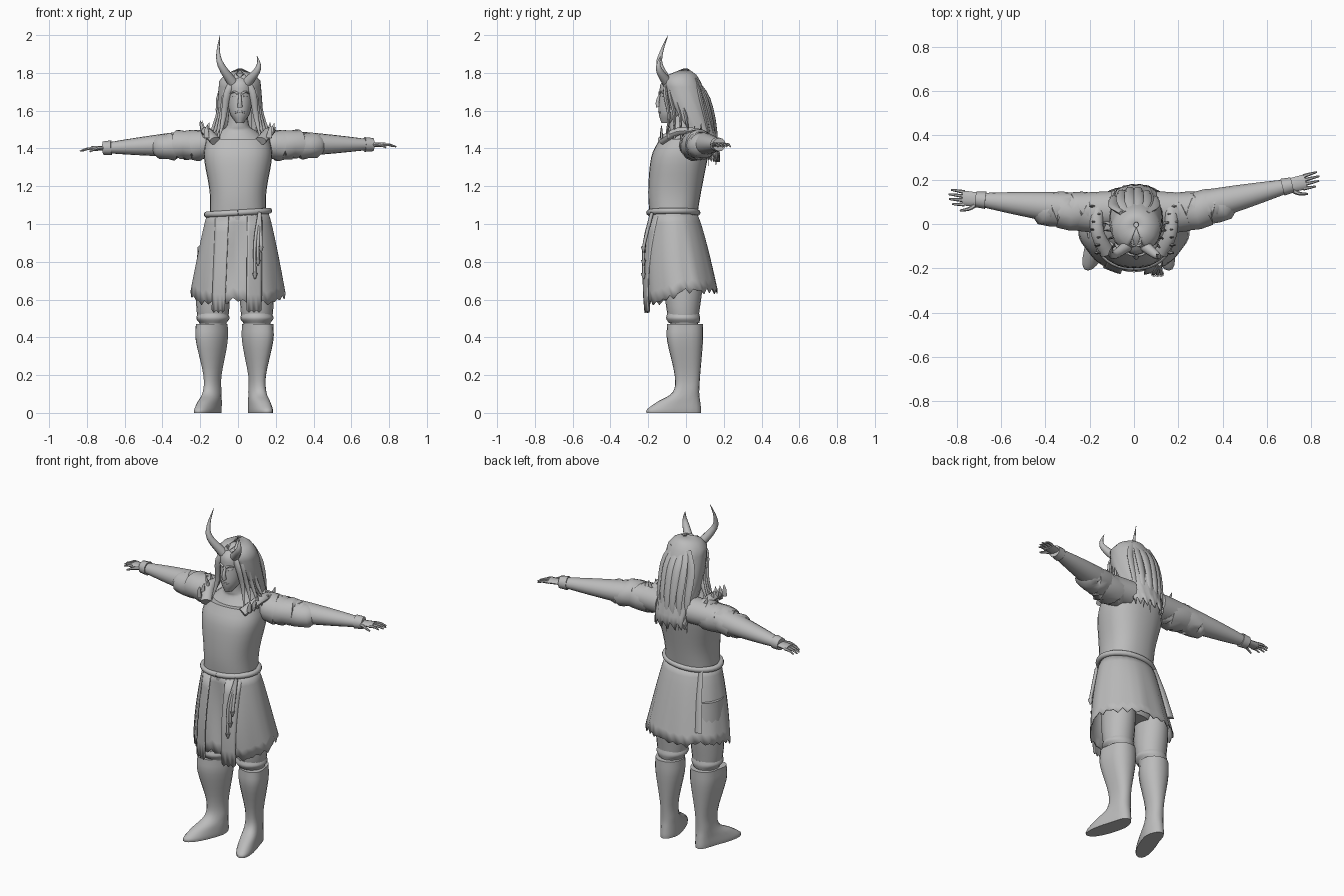
import bpy, bmesh, math, random
from mathutils import Vector
from math import sin, cos, pi, sqrt, copysign

random.seed(4)
cube = bpy.data.objects.get("Cube")
if cube:
    bpy.data.objects.remove(cube, do_unlink=True)

grey_level = (.5, .5, .5, 1)
grey = bpy.data.materials.new("plain_grey")
grey.use_nodes = True
grey.diffuse_color = grey_level
grey.node_tree.nodes["Principled BSDF"].inputs["Base Color"].default_value = grey_level


def smooth(keys, steps=4):
    """Pass a soft curve through a few key points."""
    keys = [Vector(key) for key in keys]
    padded = [keys[0] * 2 - keys[1]] + keys + [keys[-1] * 2 - keys[-2]]
    points = []
    for before, start, end, after in zip(padded, padded[1:], padded[2:], padded[3:]):
        leave, arrive = (end - before) / 2, (after - start) / 2
        for step in range(steps):
            t = step / steps
            ease = t * t * (3 - 2 * t)
            points.append(start.lerp(end, ease) + leave * (t * (1 - t) ** 2) - arrive * (t * t * (1 - t)))
    return points + [keys[-1]]


def skin(name, rows, closed=True, caps=True, thickness=0):
    """Bridge rows of points into one smooth surface."""
    bm = bmesh.new()
    grid = [[bm.verts.new(point) for point in row] for row in rows]
    count = len(grid[0])
    for lower, upper in zip(grid, grid[1:]):
        for i in range(count if closed else count - 1):
            j = (i + 1) % count
            bm.faces.new((lower[i], lower[j], upper[j], upper[i]))
    if closed and caps:
        bm.faces.new(grid[0])
        bm.faces.new(grid[-1])
    bmesh.ops.recalc_face_normals(bm, faces=bm.faces)
    mesh = bpy.data.meshes.new(name)
    bm.to_mesh(mesh)
    bm.free()
    mesh.materials.append(grey)
    part = bpy.data.objects.new(name, mesh)
    bpy.context.scene.collection.objects.link(part)
    if thickness:
        part.modifiers.new("thickness", 'SOLIDIFY').thickness = thickness
    bpy.ops.object.select_all(action='DESELECT')
    bpy.context.view_layer.objects.active = part
    part.select_set(True)
    bpy.ops.object.shade_smooth_by_angle(angle=math.radians(48))


def loft(name, keys, x=0, sides=20, splay=0, boxy=1):
    """Stack level ovals given by front, back, height and half width."""
    rows = []
    for front, back, z, half in smooth(keys):
        row = []
        for i in range(sides):
            turn = 2 * pi * i / sides
            across, along = [copysign(abs(v) ** boxy, v) for v in (sin(turn), -cos(turn))]
            y = (front + back) / 2 + along * (back - front) / 2
            row.append((x + half * across - splay * min(0, y), y, z))
        rows.append(row)
    skin(name, rows)


def tube(name, path, radius, tip=.001, power=1, ridge=0, sides=10, wide=1, tall=1, steps=3):
    """Sweep an oval along a path, tapering from radius to tip."""
    points = smooth(path, steps)
    last = len(points) - 1
    run = (points[-1] - points[0]).normalized()
    guide = Vector((0, 1, 0)) if abs(run.z) > .7 else Vector((0, 0, 1))
    rows = []
    for k, point in enumerate(points):
        ahead = (points[min(k + 1, last)] - points[max(k - 1, 0)]).normalized()
        side = ahead.cross(guide).normalized()
        up = side.cross(ahead)
        size = radius + (tip - radius) * (k / last) ** power + ridge * (k % 2)
        turns = [2 * pi * i / sides for i in range(sides)]
        rows.append([point + side * (size * wide * cos(a)) + up * (size * tall * sin(a)) for a in turns])
    skin(name, rows)


# Torso, neck and belt
loft("tunic", [(-.19, .055, 1.02, .15), (-.2, .08, 1.17, .15), (-.185, .115, 1.35, .18), (-.14, .13, 1.45, .17)],
     sides=28, boxy=.85)
loft("upper_chest", [(-.13, .12, 1.43, .17), (-.09, .08, 1.49, .1), (-.09, .03, 1.52, .06), (-.09, .02, 1.6, .05)])
belt_turns = [2 * pi * i / 32 for i in range(33)]
tube("belt", [(.165 * sin(a), -.067 - .128 * cos(a), 1.06 + sin(a) / 100) for a in belt_turns], .016, .016, steps=1)

# Head and face
face_x = .01
loft("head", [(-.13, -.07, 1.535, .02), (-.145, 0, 1.59, .055), (-.14, .03, 1.68, .068), (-.13, .03, 1.75, .065),
              (-.06, -.03, 1.8, .02)], x=face_x)
tube("nose", [(face_x, -.13, 1.7), (face_x, -.15, 1.65), (face_x, -.145, 1.62)], .006, .014)
tube("mouth", [(face_x - .025, -.135, 1.59), (face_x, -.143, 1.595), (face_x + .025, -.135, 1.59)], .005, .005)
for side, label in ((1, "left"), (-1, "right")):
    def face(x, y, z):
        return (face_x + side * x, y, z)

    tube(label + "_brow", [face(.01, -.14, 1.69), face(.03, -.137, 1.7), face(.05, -.115, 1.69)], .007, .003)
    tube(label + "_eye", [face(.018, -.133, 1.675), face(.04, -.12, 1.675)], .006, .004)

# Uneven horns
tube("right_horn", [(-.03, -.1, 1.75), (-.09, -.14, 1.84), (-.105, -.13, 1.91), (-.095, -.095, 2)], .027)
tube("left_horn", [(.05, -.1, 1.75), (.1, -.14, 1.81), (.11, -.145, 1.85), (.1, -.135, 1.89)], .027)

# Hair shell, open at the face, with a ragged end
rows = []
levels = 14
for k in range(levels + 1):
    f = .002 + .998 * k / levels
    dome = sqrt(min(1, f * 8))
    front, back = dome * (.22 * f ** 3 - .13), .18 * f ** .45
    half = dome * (.1 + .02 * sin(pi * f))
    row = []
    for i in range(29):
        turn = pi + pi * (1 - .45 * sqrt(f)) * (i / 14 - 1)
        wave = 1 + .03 * f * cos(2 * i)
        ragged = .015 * (i % 4) * (k == levels)
        row.append((face_x + half * wave * sin(turn),
                    (front + back) / 2 - (back - front) / 2 * wave * cos(turn), 1.823 - .45 * f - ragged))
    rows.append(row)
skin("hair", rows, closed=False, thickness=.008)

# Loose locks beside the face and down the back
for side, label in ((1, "left"), (-1, "right")):
    for k in range(4):
        f = k / 3
        path = [(.01, .03 * f - .09, 1.78 + .01 * f), (.065 + .015 * f, .07 * f - .11, 1.7),
                (.085 + .03 * f, .09 * f - .09, 1.57), (.11 + .06 * f, .12 * f - .11, 1.45)]
        tube(f"{label}_face_lock_{k + 1}", [(face_x + side * x, y, z) for x, y, z in path],
             .02, power=3, sides=8, tall=.6)
for k in range(6):
    x = (k - 2.5) * .036
    y = .16 - 5 * x * x
    tube(f"back_lock_{k + 1}", [(x / 2, .05, 1.76), (x, y - .04, 1.66), (x, y, 1.48), (x, y, 1.3 + .02 * (k % 3))],
         .027, power=3, sides=8, tall=.45)


# Skirt with folds, a torn hem and a recessed middle
def skirt_front(f):
    return -.192 - .033 * sin(pi * f * .75)


columns = 56
tears = [random.uniform(-.012, .012) + .02 * (column % 2) for column in range(columns)]
rows = []
for k in range(9):
    f = k / 8
    front, back, half = skirt_front(f), .055 + .115 * f ** .8, .16 + .09 * f ** .85
    row = []
    for i, tear in enumerate(tears):
        turn = 2 * pi * i / columns - pi
        fold = 1 + .015 * f * cos(9 * turn)
        middle = math.exp(-12 * turn ** 2)
        hem = .64 - .08 * sqrt(max(0, cos(turn))) + .03 * middle + tear
        row.append((half * fold * sin(turn),
                    (front + back) / 2 - (back - front) / 2 * fold * cos(turn) + .035 * sin(pi * f) * middle,
                    1.065 + f * (hem - 1.065)))
    rows.append(row)
skin("skirt", rows, caps=False, thickness=.005)


# Front flaps that follow the skirt
def flap(name, top, bottom, width, low, steps=6):
    rows = []
    for k in range(steps + 1):
        f = k / steps
        row = []
        for i in range(steps + 1):
            x = top + (bottom - top) * f + width * (i / steps - .5)
            tear = .015 * (i % 2) * (k == steps)
            row.append((x, skirt_front(f) - .009 + (3 - 1.5 * f) * x * x, 1.04 + f * (low - 1.04) - tear))
        rows.append(row)
    skin(name, rows, closed=False, thickness=.006)


flap("right_front_flap", top=-.085, bottom=-.105, width=.07, low=.545)
flap("left_front_flap", top=.09, bottom=.085, width=.08, low=.545)

# Sash end behind and knotted cords in front
tube("back_sash", [(-.12, .03, 1.05), (-.14, .075, .9), (-.165, .115, .72)], .012, .02, wide=1.2, tall=.4)
for k in range(3):
    x, low = .09 + .016 * k, .72 + .07 * k
    tube(f"belt_cord_{k + 1}", [(.115, -.18, 1.06), (x, -.22, .9), (x, -.225, low)], .01, .007, sides=8)
    tube(f"cord_knot_{k + 1}", [(x, -.225, low + .02), (x, -.225, low - .01)], .014, .004, sides=8)

# Legs: breeches, knee bands, tall boots with turned-out feet
loft("breeches_seat", [(-.12, .06, .7, .13), (-.16, .09, .82, .17), (-.16, .07, .95, .15)])
for side, label, x, splay in ((1, "left", .1, .27), (-1, "right", -.133, -.36)):
    loft(label + "_breeches", [(-.07, .06, .44, .06), (-.1, .07, .53, .085), (-.12, .09, .7, .09), (-.13, .08, .88, .08)],
         x=x)
    loft(label + "_knee_band", [(-.09, .07, .475, .07), (-.105, .075, .5, .088), (-.1, .07, .525, .08)], x=x)
    loft(label + "_boot", [(-.21, .08, 0, .052), (-.205, .08, .02, .053), (-.15, .075, .06, .05), (-.07, .07, .11, .046),
                           (-.06, .075, .2, .046), (-.1, .09, .38, .08), (-.1, .09, .47, .08)],
         x=x, splay=splay, boxy=.9)

# Arms, sleeves and hands, placed by reach from the middle
for side, label, swing, fall in ((1, "left", .24, .01), (-1, "right", .1, .05)):
    def at(reach, forward=0, lift=0):
        beyond = max(0, reach - .25)
        return (side * reach, .065 + swing * beyond - forward, 1.425 - fall * beyond + lift)

    tube(label + "_arm", [at(.1), at(.25), at(.4), at(.55), at(.7)], .075, .027, power=1.6, sides=16, wide=1.1)
    tube(label + "_cuff", [at(.67), at(.715)], .039, .035, sides=12)
    tube(label + "_sleeve", [at(.15 + .045 * k, .02 * (k % 2), -.006 * (k % 3)) for k in range(7)], .076, .057,
         power=2, ridge=.01, sides=14, wide=1.1, steps=2)
    tube(label + "_palm", [at(.69), at(.73), at(.775)], .031, .034, tall=.4)
    for k, length in enumerate((.05, .065, .067, .055)):
        spread = .028 - .0185 * k
        tube(f"{label}_finger_{k + 1}", [at(.765, spread), at(.77 + length / 2, spread * 1.1),
                                         at(.77 + length, spread * 1.15, -.01)], .0095, .004, sides=6)
    tube(label + "_thumb", [at(.715, .024), at(.745, .046), at(.785, .058, -.015)], .012, .005, sides=6)

    # Ragged shoulder cloth with upright tatters
    tube(label + "_shoulder_wrap", [(side * .12, -.13, 1.44), (side * .165, -.04, 1.49), (side * .165, .06, 1.485),
                                    (side * .14, .12, 1.44)], .033, .025, tall=.7)
    for k in range(7):
        y, lean = .035 * k - .13, random.uniform(-.02, .035)
        tube(f"{label}_tatter_{k + 1}", [(side * .165, y, 1.455), (side * (.17 + lean / 2), y, 1.495),
                                         (side * (.17 + lean), y, random.uniform(1.51, 1.55))],
             .016, power=2, sides=5, tall=.5)
